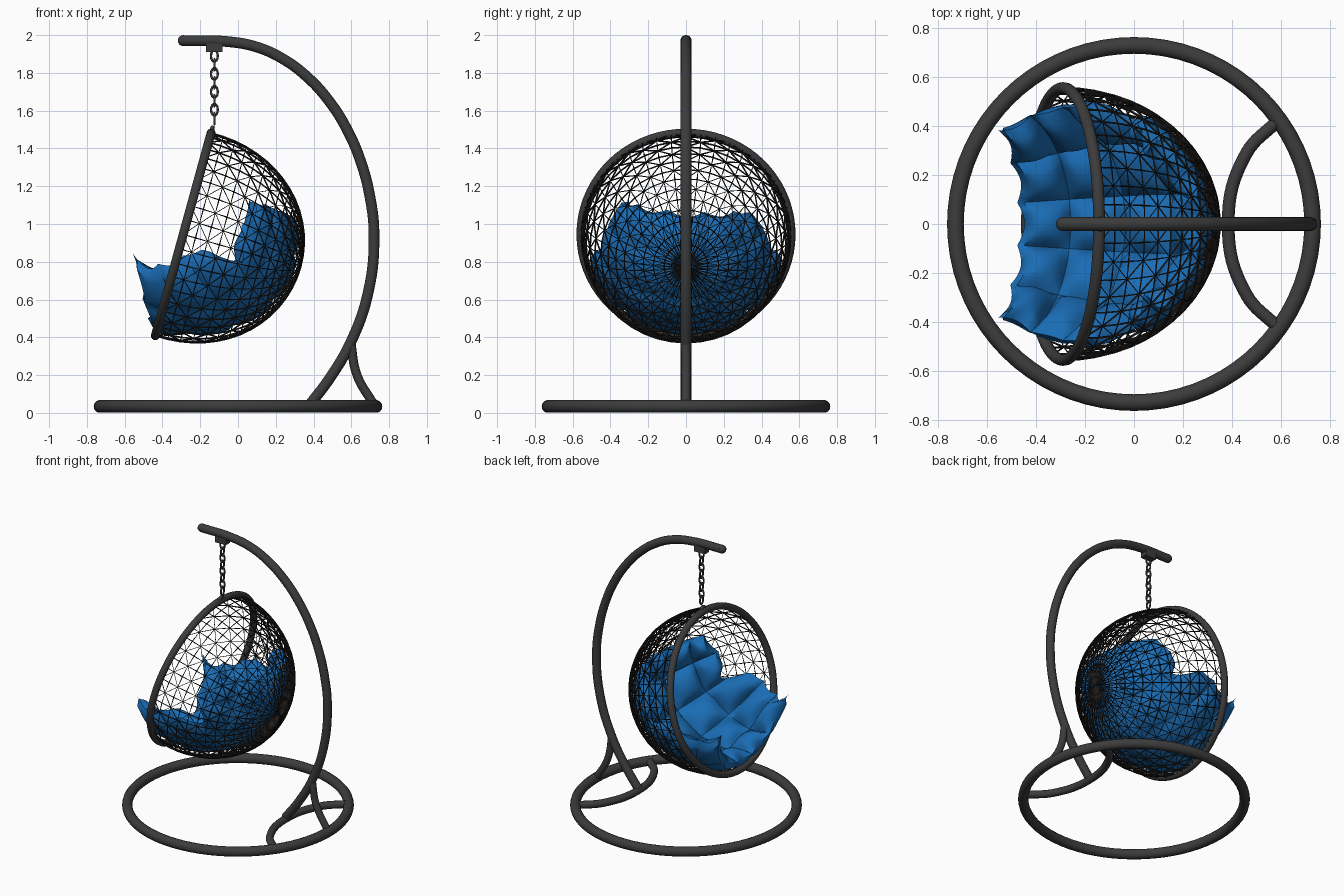
import bpy, bmesh
from math import sin, cos, pi, radians, sqrt, exp, hypot
from mathutils import Vector, Matrix

if "Cube" in bpy.data.objects:
    bpy.data.objects.remove(bpy.data.objects["Cube"])


def material(name, rgb):
    m = bpy.data.materials.new(name)
    m.diffuse_color = (*rgb, 1)
    m.use_nodes = True
    m.node_tree.nodes["Principled BSDF"].inputs["Base Color"].default_value = m.diffuse_color
    return m


DARK = material("dark_metal", (0.045, 0.045, 0.045))
BLACK = material("black_wicker", (0.015, 0.013, 0.012))
BLUE = material("blue_fabric", (0.01, 0.15, 0.46))


def tube(name, pts, radius, mat=DARK, cyclic=False, res=8, poly=False, sides=4):
    """Round tube swept along a list of points."""
    cu = bpy.data.curves.new(name, 'CURVE')
    cu.dimensions = '3D'
    cu.bevel_depth = radius
    cu.bevel_resolution = sides
    cu.use_fill_caps = True
    cu.resolution_u = res
    if poly:
        sp = cu.splines.new('POLY')
        sp.points.add(len(pts) - 1)
        for p, co in zip(sp.points, pts):
            p.co = (*co, 1)
    else:
        sp = cu.splines.new('BEZIER')
        sp.bezier_points.add(len(pts) - 1)
        for p, co in zip(sp.bezier_points, pts):
            p.co = co
            p.handle_left_type = p.handle_right_type = 'AUTO'
    sp.use_cyclic_u = cyclic
    sp.use_smooth = True
    cu.materials.append(mat)
    ob = bpy.data.objects.new(name, cu)
    bpy.context.collection.objects.link(ob)
    return ob


def ring(name, centre, ax, ay, n, radius, mat=DARK, sides=4):
    pts = [centre + ax * cos(2 * pi * i / n) + ay * sin(2 * pi * i / n) for i in range(n)]
    return tube(name, pts, radius, mat, cyclic=True, poly=True, sides=sides)


def mesh_object(name, bm, mat, angle=None):
    me = bpy.data.meshes.new(name)
    bm.to_mesh(me)
    bm.free()
    me.materials.append(mat)
    ob = bpy.data.objects.new(name, me)
    bpy.context.collection.objects.link(ob)
    if angle:
        bpy.ops.object.select_all(action='DESELECT')
        ob.select_set(True)
        bpy.context.view_layer.objects.active = ob
        bpy.ops.object.shade_smooth_by_angle(angle=angle)
    return ob


X, Y, Z = Vector((1, 0, 0)), Vector((0, 1, 0)), Vector((0, 0, 1))

# Stand: base ring, inner base arc, curved pole and rear brace
ring("base_ring", Vector((0, 0, 0.034)), X * 0.73, Y * 0.73, 72, 0.034, sides=5)
tube("base_arc", [(0.585, -0.42, 0.036), (0.46, -0.29, 0.036), (0.385, 0, 0.036),
                  (0.46, 0.29, 0.036), (0.585, 0.42, 0.036)], 0.026)
pole = [(0.385, 0, 0.05), (0.48, 0, 0.175), (0.6, 0, 0.38), (0.692, 0, 0.65)]
for k in range(9):
    t = radians(90 * k / 8)
    f = 1 - 0.022 * sin(2 * t)
    pole.append((-0.05 + 0.77 * f * cos(t), 0, 0.945 + 1.02 * f * sin(t)))
pole.append((-0.29, 0, 1.971))
tube("pole", pole, 0.029, sides=5)
bm = bmesh.new()
bmesh.ops.create_uvsphere(bm, u_segments=16, v_segments=10, radius=0.029,
                          matrix=Matrix.Translation((-0.29, 0, 1.971)))
mesh_object("pole_end_cap", bm, DARK, radians(40))
tube("rear_brace", [(0.596, 0, 0.38), (0.63, 0, 0.2), (0.722, 0, 0.04)], 0.024)

# Hanging bracket and chain
bm = bmesh.new()
bmesh.ops.create_cube(bm, size=1, matrix=Matrix.Translation((-0.125, 0, 1.932))
                      @ Matrix.Diagonal((0.088, 0.05, 0.045, 1)))
mesh_object("chain_bracket", bm, DARK)
for i in range(8):
    c = Vector((-0.125, 0, 1.89 - 0.0475 * i))
    ring(f"chain_link_{i + 1}", c, (Y if i % 2 else X) * 0.018, Z * 0.031, 14, 0.006, sides=2)

# Tilted basket frame: u points up the rim, n points to the back of the bowl
E = Vector((-0.29, 0, 0.945))
u = Vector((0.265, 0, 0.964)).normalized()
n = Vector((u.z, 0, -u.x))
RAD, DEPTH = 0.556, 0.645
ring("basket_rim", E, u * RAD, Y * RAD, 72, 0.024, sides=5)
tube("rim_hook", [E + u * (RAD + 0.005) - Y * 0.03, E + u * (RAD + 0.03),
                  E + u * (RAD + 0.005) + Y * 0.03], 0.012)


# Woven basket shell: triangulated half ellipsoid turned into wires
def bowl(a, t):
    r = RAD * cos(a)
    sag = (0.004 - 0.014 * cos(t)) * sin(2 * a)
    return E + n * DEPTH * sin(a) + u * (r * cos(t) - sag) + Y * (r * sin(t))


SEG, ROWS = 44, 15
bm = bmesh.new()
rows = [[bm.verts.new(bowl(pi / 2 * j / ROWS, 2 * pi * i / SEG)) for i in range(SEG)]
        for j in range(ROWS)]
tip = bm.verts.new(bowl(pi / 2, 0))
for j in range(ROWS):
    for i in range(SEG):
        a, b = rows[j][i], rows[j][(i + 1) % SEG]
        if j == ROWS - 1:
            bm.faces.new((a, b, tip))
            continue
        d, c = rows[j + 1][i], rows[j + 1][(i + 1) % SEG]
        tris = ((a, b, c), (a, c, d)) if (i + j) % 2 else ((a, b, d), (b, c, d))
        for t in tris:
            bm.faces.new(t)
basket = mesh_object("woven_basket", bm, BLACK)
w = basket.modifiers.new("wires", 'WIREFRAME')
w.thickness = 0.0095
w.use_even_offset = False
w.offset = 0

# Tufted cushion: square 5 x 5 quilt wrapped into the bowl
N, SUB = 5, 8
M = N * SUB
D = Vector((sin(radians(42)), 0, -cos(radians(42))))   # middle of the quilt
T = Vector((cos(radians(42)), 0, sin(radians(42))))    # towards the backrest
HALF = radians(64)


def bump(x, c, s):
    return exp(-((x - c) / s) ** 2)


def quilt_point(i, j, inner):
    p, q = 2 * i / M - 1, 2 * j / M - 1
    si, sj = abs(sin(pi * i / SUB)), abs(sin(pi * j / SUB))
    # scalloped border, side notches and the raised seat flaps in front of them
    flap = 1 / (1 + exp((p - 0.12) / 0.03)) * (1 - bump(p, -1, 0.35))
    pe = p * (1 - 0.05 * sj * abs(p) ** 8)
    qe = q * (1 - 0.05 * si * abs(q) ** 8 - 0.16 * bump(p, 0.24, 0.09) * abs(q) ** 4
              + 0.24 * flap * abs(q) ** 3)
    ang = hypot(pe, qe)
    side = (T * pe + Y * qe) / ang if ang > 1e-6 else T
    d = D * cos(ang * HALF) + side * sin(ang * HALF)
    s = d.dot(n)
    R = 1 / sqrt((s / DEPTH) ** 2 + (1 - s * s) / RAD ** 2)
    puff = (si * sj) ** 0.5 if si * sj > 1e-9 else 0
    if i in (0, M) or j in (0, M):
        k = R * 0.96 - 0.045
    elif inner:
        k = R * 0.96 - 0.05 - 0.075 * puff
    else:
        k = R * 0.96 - 0.022 * (1 - puff)
    co = E + d * k
    # front corners curl up, back corners lean rearwards
    corner = (abs(p) * abs(q)) ** 3
    if p < 0:
        co += Vector((0, 0.03 * q, 0.13)) * corner
    else:
        back = p * p * abs(q) ** 3
        co += Vector((0.09, -0.05 * q, -0.06)) * back
        co.z -= 0.03 * p * p * (1 + q)
    return co


bm = bmesh.new()
grids = []
for inner in (True, False):
    g = {}
    for i in range(M + 1):
        for j in range(M + 1):
            rim = i in (0, M) or j in (0, M)
            g[i, j] = grids[0][i, j] if rim and grids else bm.verts.new(quilt_point(i, j, inner))
    grids.append(g)
for g in grids:
    for i in range(M):
        for j in range(M):
            bm.faces.new((g[i, j], g[i + 1, j], g[i + 1, j + 1], g[i, j + 1]))
bmesh.ops.recalc_face_normals(bm, faces=bm.faces)
mesh_object("tufted_cushion", bm, BLUE, radians(45))
